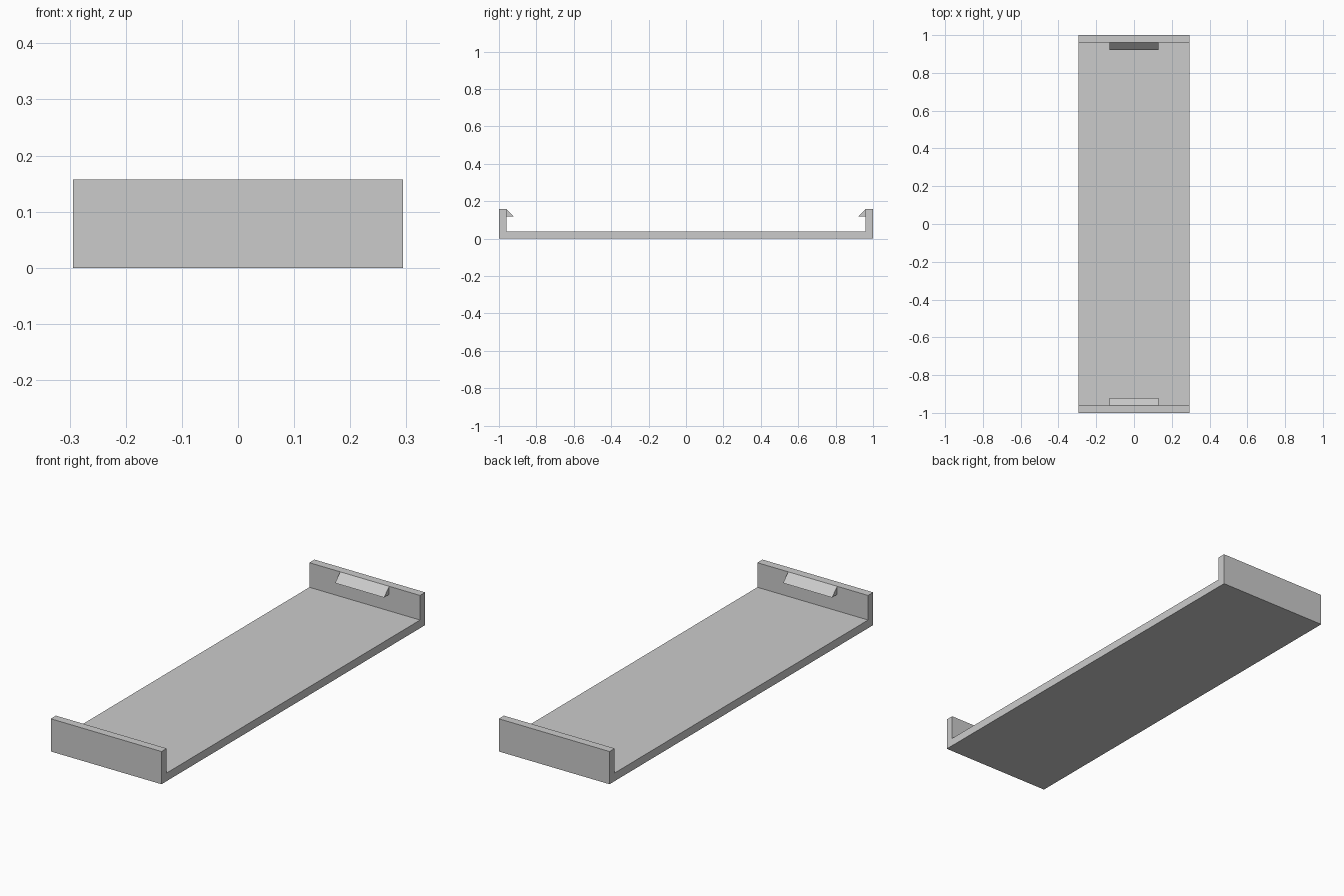
import bpy
import bmesh

if "Cube" in bpy.data.objects:
    bpy.data.objects.remove(bpy.data.objects["Cube"], do_unlink=True)

HALF_WIDTH = 0.294
HEIGHT = 0.157
THICK = 0.039
INNER = 1 - THICK
HOOK_HALF_WIDTH = 0.13

grey = bpy.data.materials.new("light_grey")
grey.use_nodes = True
grey.diffuse_color = (0.6, 0.6, 0.6, 1)
grey.node_tree.nodes["Principled BSDF"].inputs["Base Color"].default_value = (0.6, 0.6, 0.6, 1)


def extrude_profile(name, profile, half_width):
    """Sweep a closed (y, z) profile across x."""
    bm = bmesh.new()
    face = bm.faces.new([bm.verts.new((-half_width, y, z)) for y, z in profile])
    swept = bmesh.ops.extrude_face_region(bm, geom=[face])["geom"]
    verts = [v for v in swept if isinstance(v, bmesh.types.BMVert)]
    bmesh.ops.translate(bm, verts=verts, vec=(2 * half_width, 0, 0))
    bmesh.ops.recalc_face_normals(bm, faces=bm.faces)
    mesh = bpy.data.meshes.new(name)
    bm.to_mesh(mesh)
    bm.free()
    mesh.materials.append(grey)
    obj = bpy.data.objects.new(name, mesh)
    bpy.context.collection.objects.link(obj)
    return obj


# Base plate with an upright wall at each end
half = [(1, 0), (1, HEIGHT), (INNER, HEIGHT), (INNER, THICK)]
tray = half + [(-y, z) for y, z in reversed(half)]
extrude_profile("tray", tray, HALF_WIDTH)

# Wedge-shaped snap hooks on the inner side of each wall
for name, side in (("front_hook", -1), ("back_hook", 1)):
    wedge = [(side * INNER, HEIGHT),
             (side * (INNER - THICK), HEIGHT - THICK),
             (side * INNER, HEIGHT - THICK)]
    extrude_profile(name, wedge, HOOK_HALF_WIDTH)
